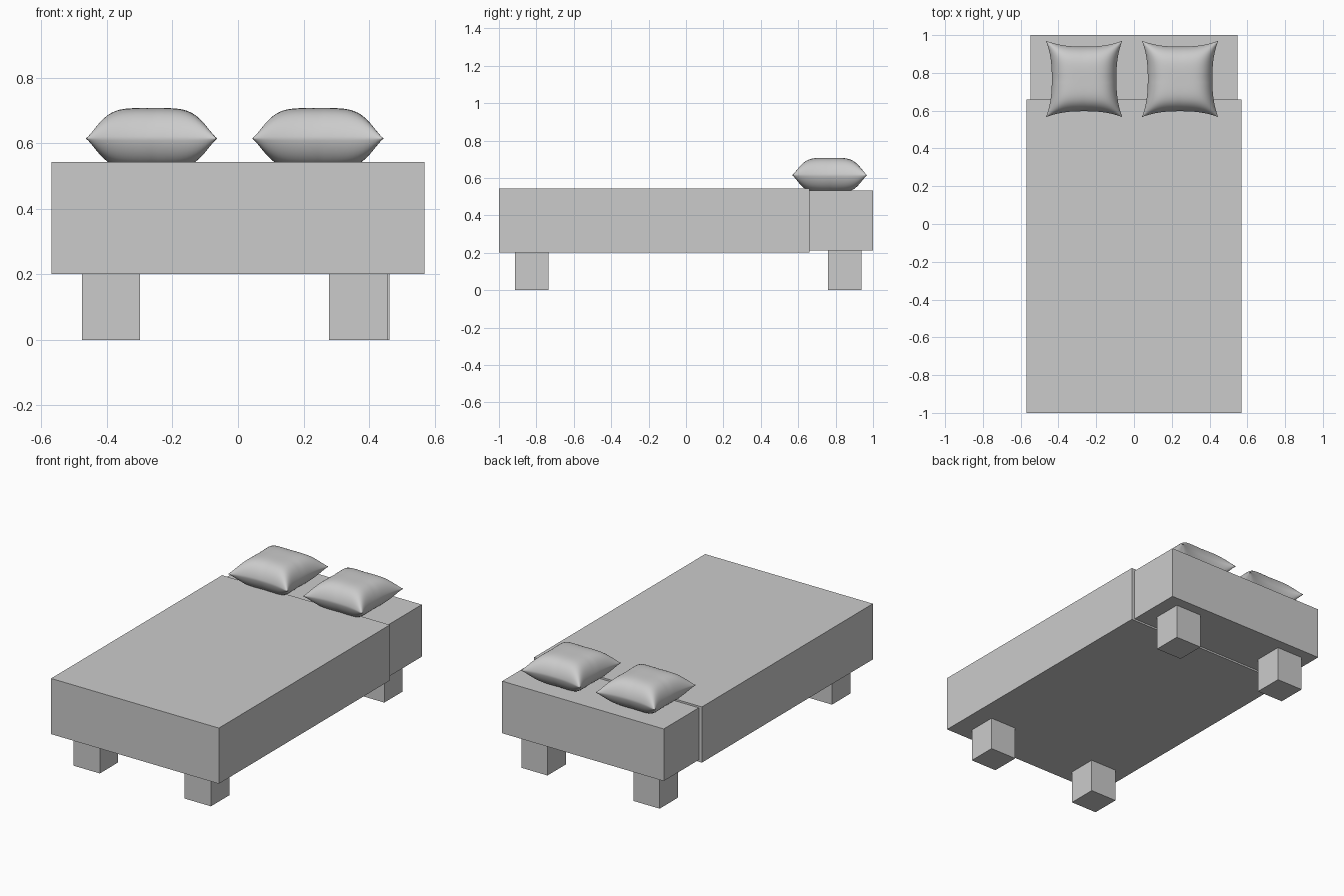
import bpy, bmesh, math

if "Cube" in bpy.data.objects:
    bpy.data.objects.remove(bpy.data.objects["Cube"])


def box(name, x, y, z):
    """Box from (min, max) ranges on each axis."""
    bm = bmesh.new()
    bmesh.ops.create_cube(bm, size=1)
    for v in bm.verts:
        v.co = [lo + (c + 0.5) * (hi - lo) for c, (lo, hi) in zip(v.co, (x, y, z))]
    mesh = bpy.data.meshes.new(name)
    bm.to_mesh(mesh)
    bm.free()
    ob = bpy.data.objects.new(name, mesh)
    bpy.context.collection.objects.link(ob)
    return ob


def pillow(name, cx, cy, cz, half=0.202, thick=0.093, inset=0.031):
    """Two grids puffed up and down, pinched edges, welded along the seam."""
    bm = bmesh.new()
    for side in (1, -1):
        grid = bmesh.ops.create_grid(bm, x_segments=32, y_segments=32, size=1)
        for v in grid["verts"]:
            # denser rows toward the seam
            s, t = (math.sin(c * math.pi / 2) for c in v.co[:2])
            puff = max(0, (1 - abs(s) ** 4.5) * (1 - abs(t) ** 4.5)) ** 0.7
            # small gathers in the middle of each seam
            fold = 0.06 * (math.exp(-(t / 0.07) ** 2) * s ** 4
                           + math.exp(-(s / 0.07) ** 2) * t ** 4)
            x = s * (half - inset * (1 - abs(t) ** 2.5))
            y = t * (half - inset * (1 - abs(s) ** 2.5))
            v.co = (x, y, side * thick * puff * (1 - fold))
    bmesh.ops.remove_doubles(bm, verts=bm.verts, dist=1e-5)
    bmesh.ops.recalc_face_normals(bm, faces=bm.faces)
    mesh = bpy.data.meshes.new(name)
    bm.to_mesh(mesh)
    bm.free()
    mesh.shade_smooth()
    ob = bpy.data.objects.new(name, mesh)
    ob.location = (cx, cy, cz)
    bpy.context.collection.objects.link(ob)


# Mattress, with the slightly larger blanket block over it
box("mattress", (-0.549, 0.549), (-0.98, 1.0), (0.213, 0.533))
box("blanket", (-0.57, 0.57), (-1.0, 0.66), (0.202, 0.544))

# Legs
for name, x, y, top in (
    ("front_left_leg", -0.477, -0.914, 0.203),
    ("front_right_leg", 0.278, -0.914, 0.203),
    ("back_left_leg", -0.477, 0.759, 0.214),
    ("back_right_leg", 0.285, 0.759, 0.214),
):
    box(name, (x, x + 0.178), (y, y + 0.178), (0, top))

# Pillows
pillow("left_pillow", -0.264, 0.768, 0.615)
pillow("right_pillow", 0.244, 0.768, 0.615)
